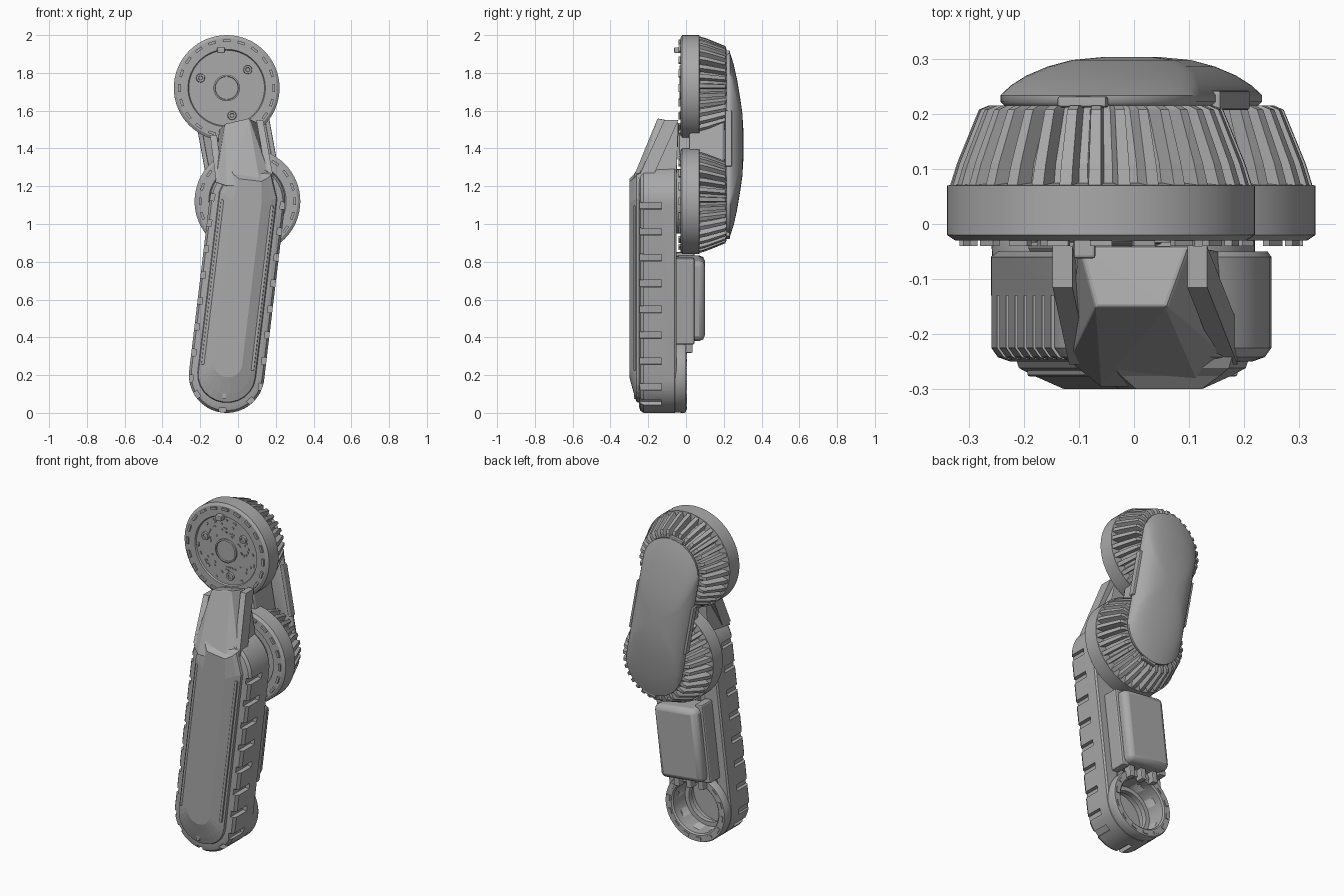
import bpy, bmesh, math, random
from mathutils import Vector, Matrix

random.seed(4)
cube = bpy.data.objects.get("Cube")
if cube:
    bpy.data.objects.remove(cube, do_unlink=True)

grey = bpy.data.materials.new("plain_grey")
grey.use_nodes = True
GREY = (0.4, 0.4, 0.4, 1)
grey.diffuse_color = GREY
grey.node_tree.nodes["Principled BSDF"].inputs["Base Color"].default_value = GREY

# Pivot centres in the x-z plane
FOOT, ELBOW, TOP = Vector((-0.06, 0.2)), Vector((0.05, 1.12)), Vector((-0.06, 1.72))


class Frame:
    """Local axes u (across) and v (along) for a segment between two pivots."""
    def __init__(self, a, b):
        self.a, self.v = a, (b - a).normalized()
        self.u = Vector((self.v.y, -self.v.x))
        self.length = (b - a).length

    def at(self, u, v):
        return self.a + self.u * u + self.v * v

    def matrix(self, u, y, v, turn=0):
        p = self.at(u, v)
        tilt = math.atan2(self.v.x, self.v.y)
        return Matrix.Translation((p.x, y, p.y)) @ Matrix.Rotation(tilt + turn, 4, 'Y')


arm, link = Frame(FOOT, ELBOW), Frame(ELBOW, TOP)


def finish(name, bm, smooth=30, bevel=0):
    bmesh.ops.recalc_face_normals(bm, faces=bm.faces)
    mesh = bpy.data.meshes.new(name)
    bm.to_mesh(mesh)
    bm.free()
    mesh.materials.append(grey)
    ob = bpy.data.objects.new(name, mesh)
    bpy.context.collection.objects.link(ob)
    if bevel:
        mod = ob.modifiers.new("bevel", 'BEVEL')
        mod.width, mod.segments, mod.limit_method = bevel, 2, 'ANGLE'
    if smooth:
        bpy.ops.object.select_all(action='DESELECT')
        ob.select_set(True)
        bpy.context.view_layer.objects.active = ob
        bpy.ops.object.shade_smooth_by_angle(angle=math.radians(smooth))
    return ob


def loft(name, sections, smooth=30, closed=False):
    """Skin equal-length x-z outlines, each given with its y."""
    bm = bmesh.new()
    rings = [[bm.verts.new((p[0], y, p[1])) for p in pts] for pts, y in sections]
    pairs = list(zip(rings, rings[1:]))
    if closed:
        pairs.append((rings[-1], rings[0]))
    else:
        bm.faces.new(rings[0])
        bm.faces.new(rings[-1])
    for r, s in pairs:
        for i in range(len(r)):
            j = (i + 1) % len(r)
            bm.faces.new((r[i], r[j], s[j], s[i]))
    return finish(name, bm, smooth)


def circle(c, r, n=64):
    return [c + Vector((math.cos(t), math.sin(t))) * r
            for t in (math.tau * i / n for i in range(n))]


def pill(frame, r, v0, v1, n=20):
    pts = []
    for base, v in ((0, v1), (math.pi, v0)):
        for i in range(n + 1):
            t = base + math.pi * i / n
            pts.append(frame.at(r * math.cos(t), v + r * math.sin(t)))
    return pts


def boxes(name, items, smooth=0, bevel=0):
    bm = bmesh.new()
    for matrix, size in items:
        bmesh.ops.create_cube(bm, size=1, matrix=matrix @ Matrix.Diagonal((*size, 1)))
    return finish(name, bm, smooth, bevel)


def hull(name, pts, bevel=0):
    bm = bmesh.new()
    bmesh.ops.convex_hull(bm, input=[bm.verts.new(p) for p in pts])
    return finish(name, bm, 0, bevel)


def cut(ob, cutter):
    mod = ob.modifiers.new("cut", 'BOOLEAN')
    mod.operation, mod.object, mod.solver = 'DIFFERENCE', cutter, 'EXACT'
    cutter.hide_render = True
    cutter.hide_set(True)


# Ribbed wheels at the elbow and top pivots
def toothed(c, outer, inner, fins=32):
    pts = []
    for i in range(fins):
        for off, r in ((0.0, outer), (0.42, outer), (0.54, inner), (0.88, inner)):
            t = math.tau * (i + off) / fins
            pts.append(c + Vector((math.cos(t), math.sin(t))) * r)
    return pts


for name, c in (("elbow", ELBOW), ("top", TOP)):
    loft(name + "_wheel_rim", [(circle(c, 0.2), -0.022), (circle(c, 0.205), -0.03),
         (circle(c, 0.265), -0.03), (circle(c, 0.28), -0.02),
         (circle(c, 0.28), 0.07), (circle(c, 0.235), 0.075)])
    loft(name + "_wheel_fins", [(toothed(c, 0.276, 0.238), 0.065),
         (toothed(c, 0.262, 0.228), 0.11), (toothed(c, 0.222, 0.185), 0.208),
         (toothed(c, 0.205, 0.175), 0.215)], 0)
    # Small blocks around the front edge
    wheel = Frame(c, c + Vector((0, 1)))
    items = []
    for i in range(20):
        t = math.tau * i / 20
        items.append((wheel.matrix(0.25 * math.sin(t), -0.033, 0.25 * math.cos(t), t),
                      (0.04, 0.014, 0.014)))
    boxes(name + "_wheel_edge_blocks", items)

# Front face of the top wheel: hub, bolts and scattered studs
loft("top_hub", [(circle(TOP, 0.07, 40), -0.02), (circle(TOP, 0.07, 40), -0.032),
                 (circle(TOP, 0.062, 40), -0.034), (circle(TOP, 0.06, 40), -0.027)])
for k, deg in enumerate((41, 159, 281)):
    t = math.radians(deg)
    c = TOP + Vector((math.cos(t), math.sin(t))) * 0.148
    loft(f"top_bolt_{k}", [(circle(c, 0.024, 12), -0.02), (circle(c, 0.022, 12), -0.034),
                           (circle(c, 0.012, 12), -0.034), (circle(c, 0.01, 12), -0.028)])
face = Frame(TOP, TOP + Vector((0, 1)))
studs = []
for i in range(60):
    t, r = random.uniform(0, math.tau), random.uniform(0.09, 0.19)
    studs.append((face.matrix(r * math.sin(t), -0.024, r * math.cos(t), t),
                  (random.uniform(0.008, 0.02), 0.008, 0.008)))
boxes("top_face_studs", studs)
boxes("top_clip", [(face.matrix(-0.03, -0.04, 0.2), (0.04, 0.045, 0.03))], bevel=0.005)

# Domed cover and web joining the two wheels
L = link.length / 2
cover = [(0.172, 0, 0.212), (0.183, 0, 0.222), (0.183, 0, 0.234), (0.172, 0.045, 0.252),
         (0.155, 0.11, 0.27), (0.13, 0.18, 0.286), (0.095, 0.23, 0.298), (0.04, 0.27, 0.304)]
loft("link_cover", [(pill(link, r, s, 2 * L - s), y) for r, s, y in cover], 50)
boxes("link_web", [(link.matrix(0, 0.11, L), (0.2, 0.19, 0.3)),
                   (link.matrix(0, 0.0, L), (0.1, 0.08, 0.2))], bevel=0.015)
boxes("cover_side_trim", [(link.matrix(s * 0.18, 0.225, L), (0.025, 0.035, 0.3))
                          for s in (-1, 1)], bevel=0.005)
boxes("cover_end_tabs", [(link.matrix(0, 0.222, L + s * (L + 0.18)), (0.09, 0.02, 0.03))
                         for s in (-1, 1)], bevel=0.004)

# Main arm housing with open socket ring at the foot
A = arm.length
housing = loft("arm_housing", [(pill(arm, r, 0, A), y) for r, y in
               ((0.165, -0.25), (0.188, -0.242), (0.2, -0.225), (0.2, -0.06), (0.193, -0.05))])
ring = [(0.15, -0.06), (0.198, -0.06), (0.2, -0.01), (0.195, 0.0), (0.158, 0.0), (0.15, -0.008)]
loft("foot_ring", [(circle(FOOT, r), y) for r, y in ring], closed=True)
socket = loft("socket_cutter", [(circle(FOOT, 0.15), -0.2), (circle(FOOT, 0.15), 0.1)])
cut(housing, socket)
loft("socket_lip", [(circle(FOOT, r), y) for r, y in
     ((0.125, -0.15), (0.152, -0.15), (0.152, -0.12), (0.125, -0.12))], closed=True)
collar = [(math.sin(t), math.cos(t), t) for t in (math.tau * i / 14 for i in range(14))]
boxes("foot_ring_blocks", [(arm.matrix(0.176 * s, 0.0, 0.176 * c, t), (0.035, 0.01, 0.018))
                           for s, c, t in collar])
loft("elbow_shaft", [(circle(ELBOW, 0.17), -0.06), (circle(ELBOW, 0.17), -0.02)])

# Grip notches along both sides and round the foot
notches = []
for s in (-1, 1):
    for i in range(8):
        notches.append((arm.matrix(s * 0.2, -0.19, -0.04 + 0.138 * i), (0.05, 0.12, 0.036)))
for t in (-50, 0, 50):
    q = math.radians(t)
    notches.append((arm.matrix(0.2 * math.sin(q), -0.19, -0.2 * math.cos(q), -q),
                    (0.036, 0.12, 0.05)))
cut(housing, boxes("notch_cutter", notches))


# Faceted front panel
def panel(w, low, shoulder, tip, tip_w):
    arc = [(w * math.cos(t), low + w * 0.95 * math.sin(t))
           for t in (math.pi + math.pi * i / 12 for i in range(13))]
    pts = arc + [(w, shoulder), (tip_w, tip), (-tip_w, tip), (-w, shoulder)]
    return [arm.at(u, v) for u, v in pts]


loft("front_panel", [(panel(0.158, 0, 0.96, 1.09, 0.11), -0.24),
                     (panel(0.15, 0, 0.96, 1.08, 0.105), -0.262),
                     (panel(0.125, 0.02, 0.95, 1.06, 0.09), -0.276),
                     (panel(0.075, 0.06, 0.92, 1.04, 0.06), -0.3)], 0)
boxes("panel_rails", [(arm.matrix(s * 0.132, -0.268, 0.48), (0.016, 0.018, 0.88))
                      for s in (-1, 1)], bevel=0.004)
boxes("panel_foot_tab", [(arm.matrix(0, -0.266, -0.09), (0.02, 0.02, 0.07))])

# Sloping neck reaching up to the top wheel
hull("neck", [(-0.06, -0.298, 1.2), (0.12, -0.298, 1.2), (-0.12, -0.25, 1.22),
              (0.18, -0.25, 1.22), (-0.11, -0.05, 1.25), (0.16, -0.05, 1.25),
              (-0.07, -0.15, 1.53), (0.06, -0.15, 1.56), (-0.1, -0.04, 1.5),
              (0.1, -0.04, 1.54)], 0.006)
for name, x0, x1, z1 in (("left", 0.17, 0.115, 1.55), ("right", -0.1, -0.13, 1.47)):
    hull(name + "_neck_rail", [(x + dx, y + dy, z) for x, y, z in
         ((x0, -0.24, 1.24), (x1, -0.1, z1)) for dx in (-0.018, 0.018) for dy in (-0.015, 0.06)])

# Motor box on the back of the arm
boxes("motor_box", [(arm.matrix(0, 0.015, 0.41), (0.28, 0.17, 0.43))], 30, 0.03)
boxes("motor_flanges", [(arm.matrix(s * 0.13, -0.005, 0.41), (0.05, 0.1, 0.46))
                        for s in (-1, 1)], bevel=0.01)
boxes("motor_feet", [(arm.matrix(u, 0.01, 0.165), (0.035, 0.05, 0.07))
                     for u in (-0.08, 0.0, 0.08)], bevel=0.006)
